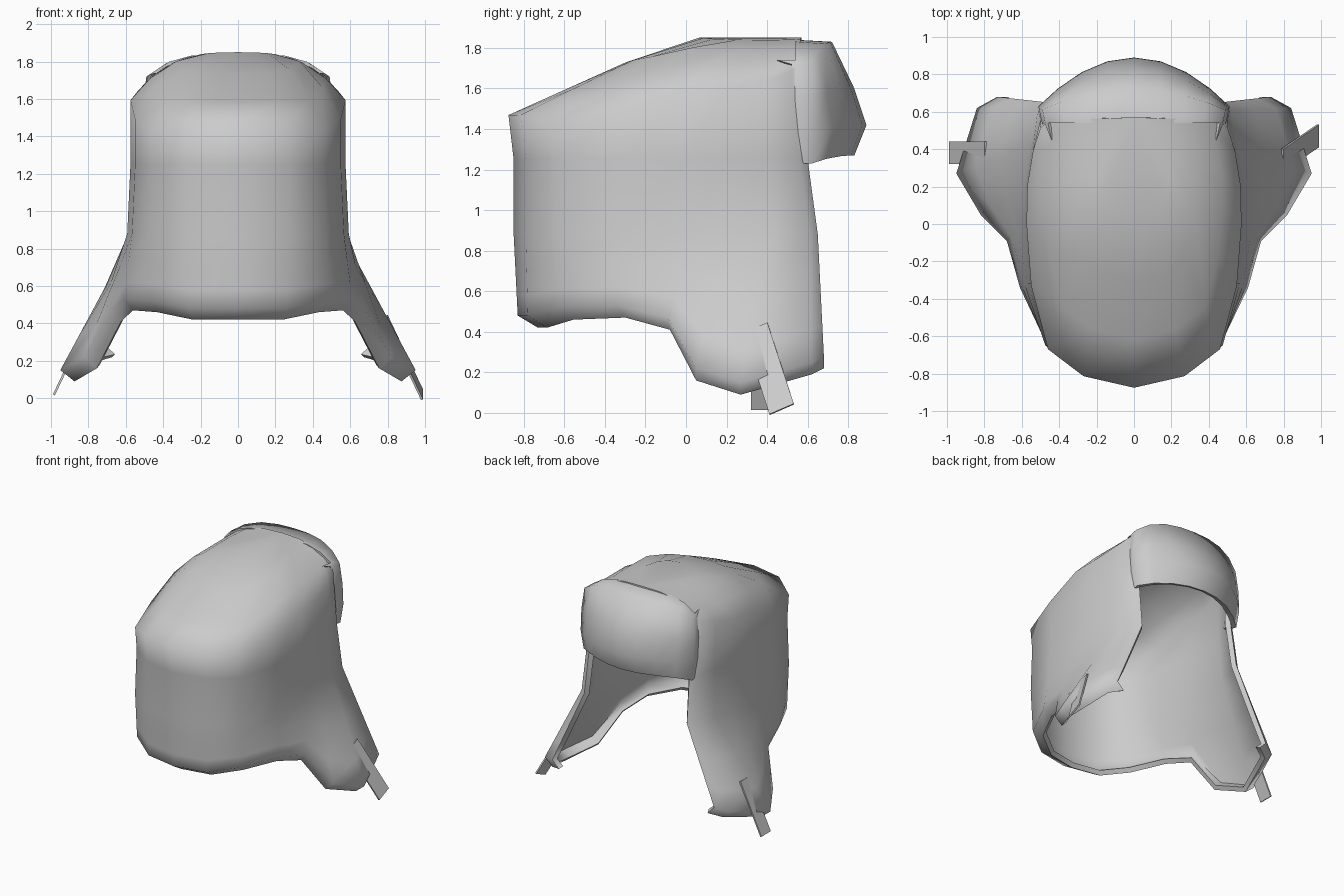
import bpy, math
from mathutils import Vector

if "Cube" in bpy.data.objects:
    bpy.data.objects.remove(bpy.data.objects["Cube"])

grey = bpy.data.materials.new("grey cloth")
grey.use_nodes = True
colour = (0.6, 0.6, 0.6, 1)
grey.diffuse_color = colour
grey.node_tree.nodes["Principled BSDF"].inputs["Base Color"].default_value = colour


def sheet(name, rows, thickness):
    """Skin a grid of points, listed bottom row first, and thicken it inward."""
    width = len(rows[0])
    verts = [p for row in rows for p in row]
    faces = []
    for r in range(len(rows) - 1):
        for c in range(width - 1):
            a = r * width + c
            faces.append((a, a + 1, a + width + 1, a + width))
    mesh = bpy.data.meshes.new(name)
    mesh.from_pydata(verts, [], faces)
    mesh.materials.append(grey)
    obj = bpy.data.objects.new(name, mesh)
    bpy.context.collection.objects.link(obj)
    bpy.ops.object.select_all(action='DESELECT')
    obj.select_set(True)
    bpy.context.view_layer.objects.active = obj
    # Merge collapsed points such as the crown tip
    bpy.ops.object.mode_set(mode='EDIT')
    bpy.ops.mesh.select_all(action='SELECT')
    bpy.ops.mesh.remove_doubles(threshold=0.001)
    bpy.ops.object.mode_set(mode='OBJECT')
    solid = obj.modifiers.new("thickness", 'SOLIDIFY')
    solid.thickness = thickness
    solid.offset = -1
    bpy.ops.object.modifier_apply(modifier=solid.name)
    bpy.ops.object.shade_smooth_by_angle(angle=math.radians(75))


def mirrored(half):
    """Extend a half row, starting on the centre line, to both sides."""
    return [Vector((-p.x, p.y, p.z)) for p in reversed(half[1:])] + half


def crown_height(x, y):
    ridge = min(1.85, 1.84 + 0.45 * (y + 0.05))
    return ridge - 0.25 * (abs(x) / 0.57) ** 3


# Cap: wall outline and hem, from centre front round to the face opening
outline = [(0, -.85), (.27, -.79), (.46, -.65), (.55, -.32),
           (.575, .0), (.57, .2), (.54, .38), (.5, .5), (.45, .54)]
hem = [(0, -.83, .48), (.26, -.78, .48), (.47, -.63, .52), (.61, -.34, .53),
       (.68, -.09, .47), (.82, .05, .22), (.95, .27, .15), (.84, .62, .25), (.73, .68, .28)]


def wall(z, widen, push):
    """A wall ring whose opening edge is pushed back toward the face."""
    return [Vector((x * widen, y + (push if y > .45 else push * .4 if y > .3 else 0), z))
            for x, y in outline]


rows = []
for s in (0, .35, .6, .82, 1):
    row = []
    for x, y in outline:
        px, py = x * s, .57 + (y * 1.03 - .57) * s
        row.append(Vector((px, py, crown_height(px, py))))
    rows.append(mirrored(row))
rows.append(mirrored(wall(1.25, 1, .06)))
waist = wall(.88, 1.03, .11)
rows.append(mirrored(waist))
for t in (.4, .75, 1):
    rows.append(mirrored([p.lerp(Vector(h), t) for p, h in zip(waist, hem)]))
# Hem rolls under all the way round
rows.append(mirrored([Vector((x * .92, y * (.88 if y < 0 else 1), z - .06)) for x, y, z in hem]))
sheet("cap_with_ear_flaps", rows[::-1], .04)

# Turned-up brim: half width, centre y, side y, centre z, side z per row
brim_rows = []
for w, yc, ys, zc, zs in ((.46, .54, .54, 1.84, 1.74), (.49, .72, .61, 1.83, 1.72),
                          (.51, .83, .62, 1.6, 1.55), (.51, .89, .63, 1.42, 1.38),
                          (.49, .83, .62, 1.27, 1.23)):
    half = []
    for u in (0, .28, .55, .8, 1):
        k = u ** 2
        half.append(Vector((w * u, yc + (ys - yc) * k, zc + (zs - zc) * k ** 2)))
    half.append(Vector((w * .96, ys - .09, zs)))
    brim_rows.append(mirrored(half)[::-1])
sheet("turned_up_brim", brim_rows[::-1], .04)

# Chin straps: short plates along the flap tips, the left one swung back
for name, side, swing in (("right_strap", -1, 0), ("left_strap", 1, .13)):
    path = []
    for t in (1, .5, 0):
        mid = Vector((side * (.8 + .19 * t), .38 + swing * (t - .3), .42 - .4 * t))
        across = Vector((0, .06, swing * .2))
        edge = [mid - across, mid + across]
        path.append(edge[::-1] if side < 0 else edge)
    sheet(name, path, .012)
